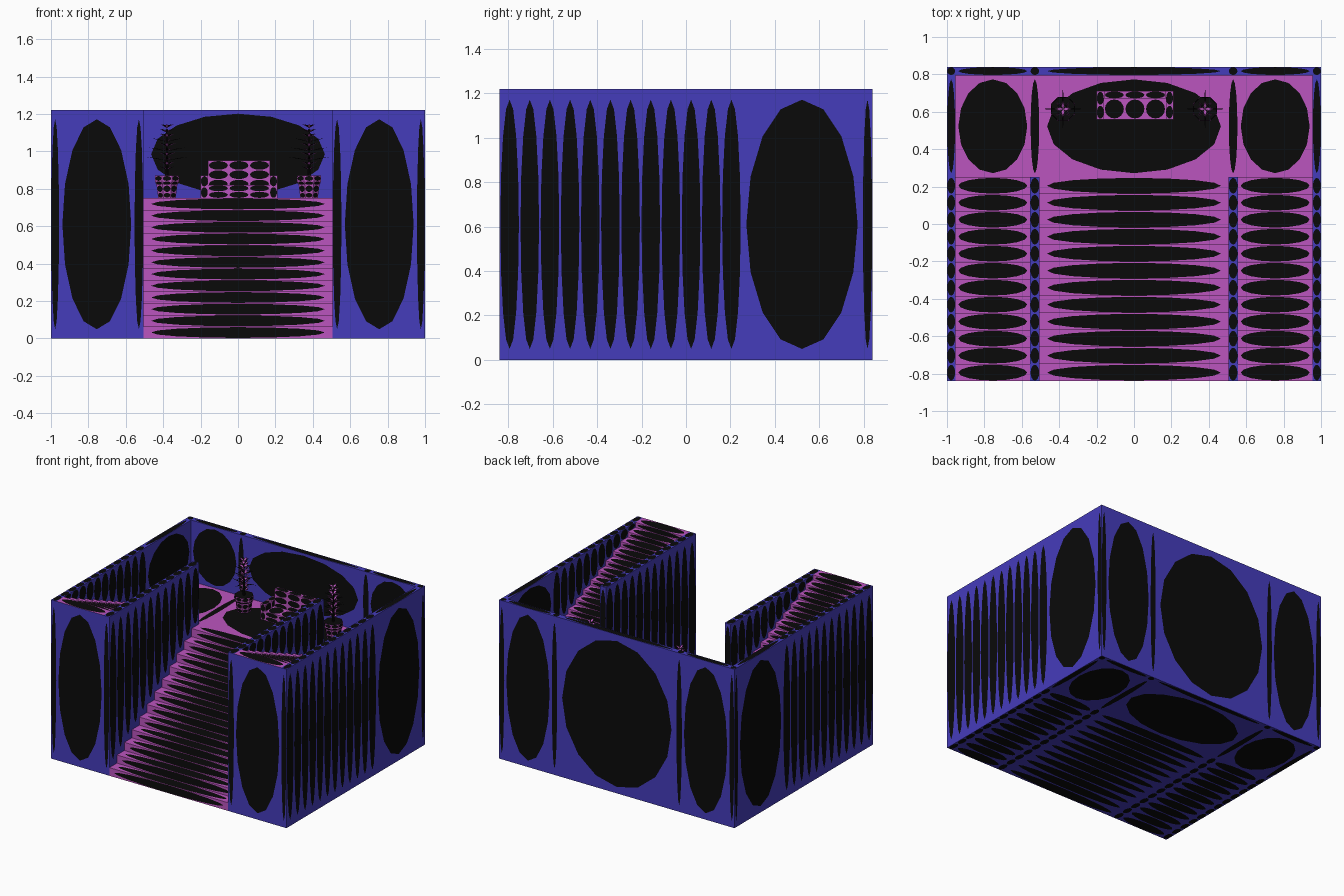
import bpy, bmesh, math
from mathutils import Vector

if "Cube" in bpy.data.objects:
    bpy.data.objects.remove(bpy.data.objects["Cube"])


def material(name, rgb):
    m = bpy.data.materials.new(name)
    m.diffuse_color = (*rgb, 1)
    m.use_nodes = True
    m.node_tree.nodes["Principled BSDF"].inputs["Base Color"].default_value = m.diffuse_color
    return m


MATS = [material("black", (0.003, 0.003, 0.003)),
        material("blue", (0.06, 0.045, 0.5)),
        material("pink", (0.5, 0.09, 0.52))]
BLACK, BLUE, PINK = 0, 1, 2


class Part:
    """Surface made of panels: a coloured frame around a black oval."""

    def __init__(self, name):
        self.name, self.bm = name, bmesh.new()

    def face(self, pts, mat):
        f = self.bm.faces.new([self.bm.verts.new(p) for p in pts])
        f.material_index = mat

    def panel(self, pts, mat, fill=0.92):
        c = [Vector(p) for p in pts]

        def at(u, v):
            u, v = (u + 1) / 2, (v + 1) / 2
            return c[0].lerp(c[1], u).lerp(c[3].lerp(c[2], u), v)

        ang = [math.radians(225 + 22.5 * j) for j in range(16)]
        oval = [self.bm.verts.new(at(fill * math.cos(a), fill * math.sin(a))) for a in ang]
        corner = [self.bm.verts.new(p) for p in c]
        self.bm.faces.new(oval).material_index = BLACK
        for k in range(4):
            for j in range(4 * k - 2, 4 * k + 2):
                f = self.bm.faces.new((corner[k], oval[(j + 1) % 16], oval[j % 16]))
                f.material_index = mat
            f = self.bm.faces.new((corner[k], corner[(k + 1) % 4], oval[4 * k + 2]))
            f.material_index = mat

    def rect(self, axis, sign, pos, a, b, mat, fill=0.92):
        """Axis-aligned panel; a and b are ranges on the next two axes."""
        pts = []
        for s, t in ((a[0], b[0]), (a[1], b[0]), (a[1], b[1]), (a[0], b[1])):
            p = [0, 0, 0]
            p[axis], p[(axis + 1) % 3], p[(axis + 2) % 3] = pos, s, t
            pts.append(p)
        self.panel(pts if sign > 0 else pts[::-1], mat, fill)

    def box(self, x, y, z, mat, n=(1, 1, 1)):
        r = (x, y, z)

        def cuts(i):
            lo, hi = r[i]
            return spans([lo + (hi - lo) * k / n[i] for k in range(n[i] + 1)])

        for ax in range(3):
            for a in cuts((ax + 1) % 3):
                for b in cuts((ax + 2) % 3):
                    self.rect(ax, -1, r[ax][0], a, b, mat)
                    self.rect(ax, 1, r[ax][1], a, b, mat)

    def finish(self):
        bmesh.ops.remove_doubles(self.bm, verts=self.bm.verts, dist=1e-5)
        me = bpy.data.meshes.new(self.name)
        self.bm.to_mesh(me)
        self.bm.free()
        for m in MATS:
            me.materials.append(m)
        ob = bpy.data.objects.new(self.name, me)
        bpy.context.collection.objects.link(ob)


def spans(v):
    return list(zip(v, v[1:]))


# Main dimensions
N, H, DECK = 12, 1.22, 0.75
Y0, Y1, YW, Y2 = -0.84, 0.25, 0.795, 0.84
XS = [-1, -0.955, -0.555, -0.505, 0.505, 0.555, 0.955, 1]
STEPS = spans([Y0 + (Y1 - Y0) * i / N for i in range(N + 1)])
ROWS = STEPS + [(Y1, YW), (YW, Y2)]
COLS = spans(XS)
MID = (-0.505, 0.505)

# Outer walls with the back wall
w = Part("outer_walls")
for s in (-1, 1):
    rim = (0.955, 1) if s > 0 else (-1, -0.955)
    for i, y in enumerate(ROWS):
        w.rect(0, s, s, y, (0, H), BLUE)
        w.rect(2, 1, H, rim, y, BLUE)
        if y[1] <= YW:
            low = DECK + (N - i) * (H - DECK) / N if i < N else DECK
            if H - low > 0.01:
                w.rect(0, -s, s * 0.955, y, (low, H), BLUE)
for x in COLS:
    w.rect(1, 1, Y2, (0, H), x, BLUE)
    if abs(x[0] + x[1]) < 1.9:
        w.rect(1, -1, YW, (DECK, H), x, BLUE)
        w.rect(2, 1, H, x, (YW, Y2), BLUE)
    if x != MID:
        w.rect(1, -1, Y0, (0, H), x, BLUE)
w.finish()

# Inner walls beside the main flight
w = Part("inner_walls")
for s in (-1, 1):
    x = (0.505, 0.555) if s > 0 else (-0.555, -0.505)
    for i, y in enumerate(STEPS):
        w.rect(0, -s, s * 0.505, y, ((i + 1) * DECK / N, H), BLUE)
        low = DECK + (N - i) * (H - DECK) / N
        if H - low > 0.01:
            w.rect(0, s, s * 0.555, y, (low, H), BLUE)
        w.rect(2, 1, H, x, y, BLUE)
    w.rect(1, 1, Y1, (DECK, H), x, BLUE)
w.finish()

# Main flight climbing to the landing
p = Part("main_flight")
rise = DECK / N
for i, y in enumerate(STEPS):
    p.rect(1, -1, y[0], (i * rise, (i + 1) * rise), MID, PINK)
    p.rect(2, 1, (i + 1) * rise, MID, y, PINK)
p.finish()

# Side flights climbing forward from the landing
rise = (H - DECK) / N
for s, side in ((-1, "left"), (1, "right")):
    p = Part(side + "_upper_flight")
    x = (0.555, 0.955) if s > 0 else (-0.955, -0.555)
    for i, y in enumerate(STEPS):
        z = DECK + (N - i) * rise
        p.rect(2, 1, z, x, y, PINK)
        p.rect(1, 1, y[1], (z - rise, z), x, PINK)
    p.finish()

# Landing floor and underside
p = Part("landing")
for x in COLS[1:-1]:
    p.rect(2, 1, DECK, x, (Y1, YW), PINK)
p.finish()
p = Part("underside")
for x in COLS:
    for y in ROWS:
        p.rect(2, -1, 0, x, y, BLUE)
p.finish()

# Sofa on the landing
p = Part("sofa_seat")
p.box((-0.16, 0.17), (0.56, 0.67), (DECK, 0.82), PINK, (3, 1, 2))
p.finish()
p = Part("sofa_back")
p.box((-0.16, 0.17), (0.67, 0.71), (DECK, 0.95), PINK, (3, 1, 4))
p.finish()
p = Part("sofa_arms")
for x in ((-0.2, -0.16), (0.17, 0.21)):
    p.box(x, (0.56, 0.71), (DECK, 0.87), PINK, (1, 2, 2))
p.finish()

# Potted plants
POT = [(0.05, 0.75), (0.055, 0.78), (0.06, 0.82), (0.07, 0.84), (0.068, 0.87)]
for cx, side in ((-0.38, "left"), (0.38, "right")):
    cy = 0.615

    def ring(r, z, k):
        a = math.tau * k / 8 + math.pi / 8
        return (cx + r * math.cos(a), cy + r * math.sin(a), z)

    p = Part(side + "_pot")
    for (r0, z0), (r1, z1) in spans(POT):
        for k in range(8):
            p.panel([ring(r0, z0, k), ring(r0, z0, k + 1),
                     ring(r1, z1, k + 1), ring(r1, z1, k)], PINK, 0.85)
    p.face([ring(0.067, 0.868, k) for k in range(8)], BLACK)
    p.finish()

    p = Part(side + "_plant")
    for k in range(8):
        p.face([ring(0.01, 0.865, k), ring(0.01, 0.865, k + 1), (cx, cy, 1.15)], BLACK)
    for t in range(10):
        z = 0.9 + 0.025 * t
        for k in range(8):
            a = math.tau * k / 8
            long = k % 2 == 0 and t in (2, 4, 6)
            reach = (0.13 - 0.008 * t) if long else 0.052 - 0.003 * abs(t - 4)
            wide = 0.004 if long else 0.009
            d = Vector((math.cos(a), math.sin(a), 0))
            n = Vector((-d.y, d.x, 0)) * wide
            o = Vector((cx, cy, z))
            mid = o + d * reach * 0.5 + Vector((0, 0, 0.014))
            tip = o + d * reach + Vector((0, 0, 0.02))
            p.face([o, mid - n, tip, mid + n], PINK if (t + k) % 2 else BLACK)
    p.finish()
